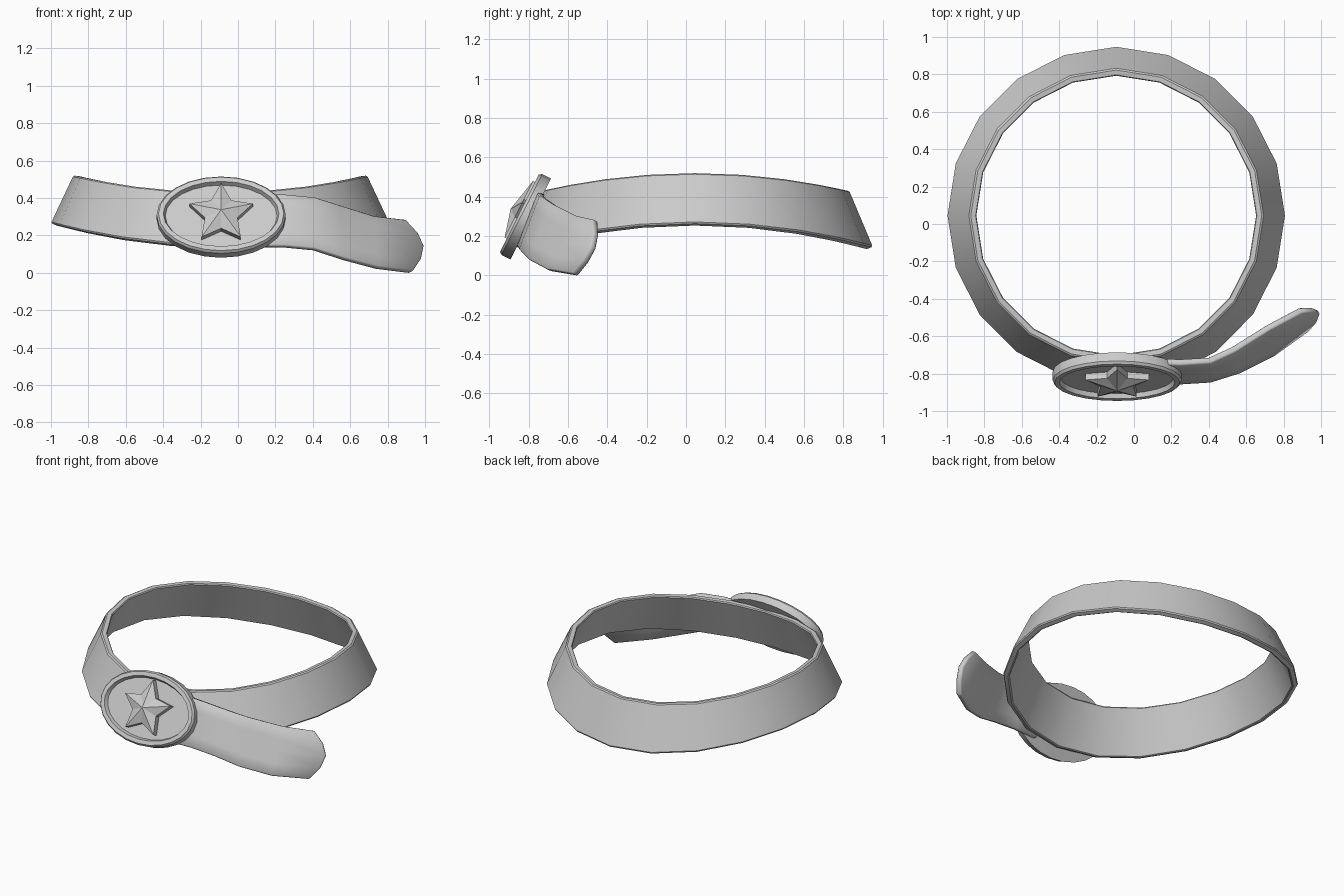
import bpy, bmesh, math
from mathutils import Vector

if "Cube" in bpy.data.objects:
    bpy.data.objects.remove(bpy.data.objects["Cube"])


def make_object(name, verts, faces, smooth_angle=None, fix_normals=True):
    mesh = bpy.data.meshes.new(name)
    mesh.from_pydata([tuple(v) for v in verts], [], faces)
    if fix_normals:
        bm = bmesh.new()
        bm.from_mesh(mesh)
        bmesh.ops.recalc_face_normals(bm, faces=bm.faces)
        bm.to_mesh(mesh)
        bm.free()
    obj = bpy.data.objects.new(name, mesh)
    bpy.context.collection.objects.link(obj)
    if smooth_angle:
        bpy.ops.object.select_all(action='DESELECT')
        obj.select_set(True)
        bpy.context.view_layer.objects.active = obj
        bpy.ops.object.shade_smooth_by_angle(angle=math.radians(smooth_angle))
    return obj


def add_bevel(obj, width):
    mod = obj.modifiers.new("soft_edges", 'BEVEL')
    mod.width = width
    mod.segments = 1
    mod.limit_method = 'ANGLE'
    mod.angle_limit = math.radians(50)


def bridge(rings, n, closed=False):
    """Quads between consecutive rings of n vertices."""
    pairs = rings if closed else rings - 1
    return [(r * n + i, r * n + (i + 1) % n,
             (r + 1) % rings * n + (i + 1) % n, (r + 1) % rings * n + i)
            for r in range(pairs) for i in range(n)]


# Belt loop: flared band whose front and back droop
SIDES = 20
section = [(0.785, 0.52, 0.09), (0.905, 0.265, 0.12),
           (0.868, 0.25, 0.12), (0.745, 0.515, 0.09)]   # radius, height, droop
verts = []
for r, z, droop in section:
    for i in range(SIDES):
        a = 2 * math.pi * i / SIDES
        verts.append((-0.095 + r * math.cos(a), 0.045 + r * math.sin(a),
                      z - droop * math.sin(a) ** 2))
belt = make_object("belt_loop", verts, bridge(4, SIDES, True), 35)
add_bevel(belt, 0.007)

# Loose strap end: swept band with a rounded tip
top = [(0.08, -0.75, 0.425), (0.25, -0.755, 0.42), (0.41, -0.745, 0.405),
       (0.54, -0.685, 0.365), (0.73, -0.565, 0.305), (0.90, -0.475, 0.285)]
bottom = [(0.08, -0.865, 0.145), (0.25, -0.86, 0.145), (0.41, -0.85, 0.13),
          (0.57, -0.80, 0.08), (0.75, -0.71, 0.032), (0.935, -0.575, 0.008)]
ROWS = 5
verts = []
for i, (t, b) in enumerate(zip(top, bottom)):
    for j in range(ROWS):
        f = j / (ROWS - 1)
        p = Vector(t).lerp(Vector(b), f)
        if i == len(top) - 1:
            p += Vector((0.078, 0.04, 0)) * math.sin(math.pi * f)
        verts.append(p)
faces = [(i * ROWS + j, i * ROWS + j + 1, (i + 1) * ROWS + j + 1, (i + 1) * ROWS + j)
         for i in range(len(top) - 1) for j in range(ROWS - 1)]
strap = make_object("strap_end", verts, faces, 35, fix_normals=False)
solid = strap.modifiers.new("thickness", 'SOLIDIFY')
solid.thickness = 0.036
solid.offset = -1
add_bevel(strap, 0.007)

# Oval buckle plate: raised rim around a recessed face
N = 24
profile = [(0, -0.065), (0, -0.014), (0.01, 0), (0.036, 0), (0.046, -0.025)]  # inset, height
verts = []
for inset, h in profile:
    for i in range(N):
        a = 2 * math.pi * i / N
        verts.append(((0.345 - inset) * math.cos(a), (0.23 - inset) * math.sin(a), h))
faces = bridge(len(profile), N)
faces += [tuple(range(N)), tuple(range((len(profile) - 1) * N, len(profile) * N))]
buckle = make_object("buckle_plate", verts, faces, 30)

# Faceted star ornament
verts = []
for h in (-0.03, 0.012):
    for i in range(10):
        a = math.pi / 2 + math.pi * i / 5
        r = 0.092 if i % 2 else 0.178
        verts.append((r * math.cos(a), r * math.sin(a), h))
verts.append((0, 0, 0.05))
faces = bridge(2, 10) + [tuple(range(10))]
faces += [(10 + i, 10 + (i + 1) % 10, 20) for i in range(10)]
star = make_object("buckle_star", verts, faces)

# Tilt buckle parts to lie on the flared belt
for obj in (buckle, star):
    obj.location = (-0.09, -0.8475, 0.315)
    obj.rotation_euler = (math.radians(63.4), 0, 0)
